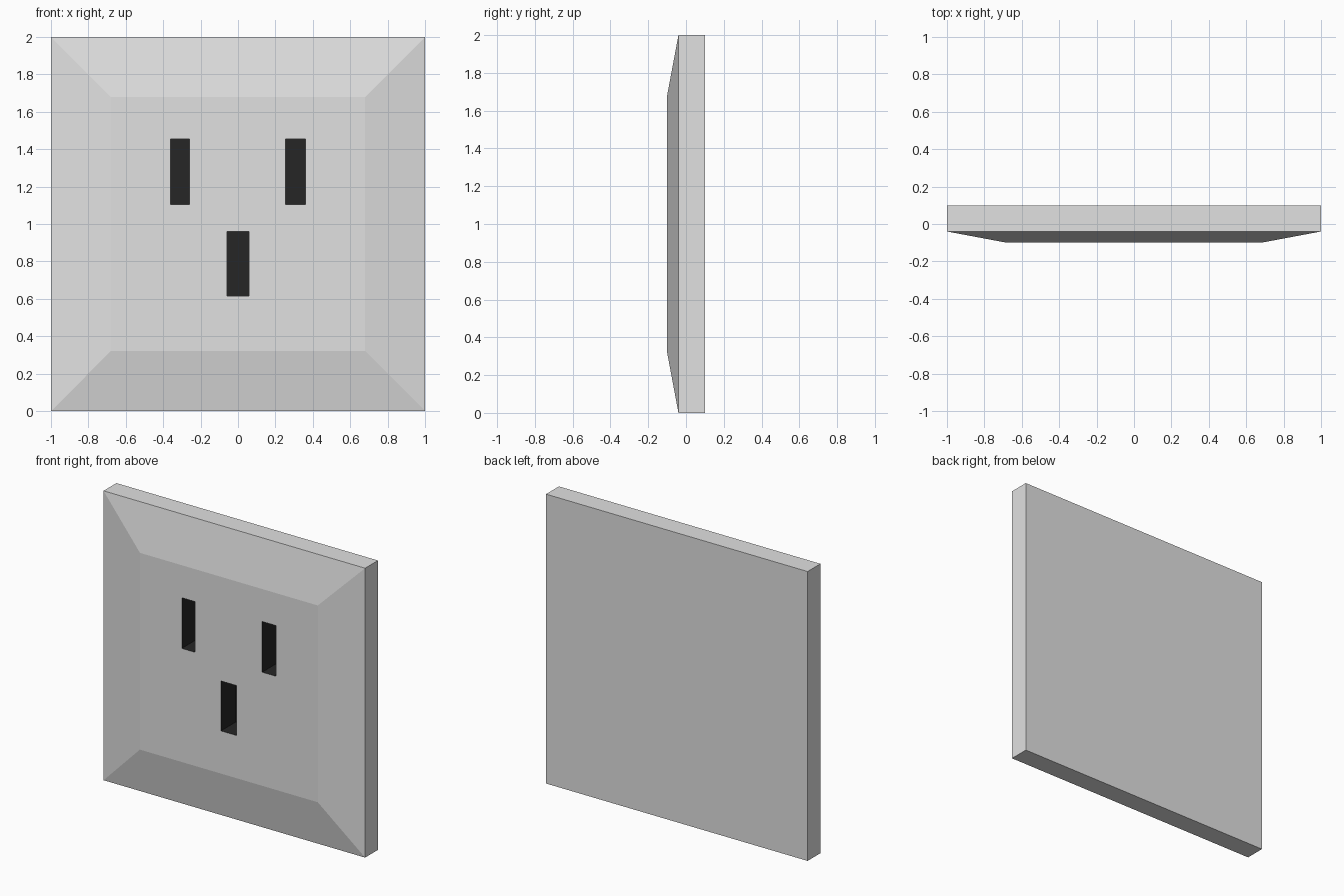
import bpy, bmesh

if "Cube" in bpy.data.objects:
    bpy.data.objects.remove(bpy.data.objects["Cube"])


def material(name, rgb):
    m = bpy.data.materials.new(name)
    m.diffuse_color = (*rgb, 1.0)
    m.use_nodes = True
    m.node_tree.nodes["Principled BSDF"].inputs["Base Color"].default_value = m.diffuse_color
    return m


def add_object(name, bm):
    bmesh.ops.recalc_face_normals(bm, faces=bm.faces)
    me = bpy.data.meshes.new(name)
    bm.to_mesh(me)
    bm.free()
    ob = bpy.data.objects.new(name, me)
    bpy.context.collection.objects.link(ob)
    return ob


def box(bm, x0, x1, y0, y1, z0, z1):
    verts = bmesh.ops.create_cube(bm, size=1)["verts"]
    for v in verts:
        v.co.x = x1 if v.co.x > 0 else x0
        v.co.y = y1 if v.co.y > 0 else y0
        v.co.z = z1 if v.co.z > 0 else z0


white = material("pale grey plastic", (0.75, 0.75, 0.75))
black = material("slot black", (0.019, 0.019, 0.019))

# Wall plate: square rings joined from back to raised front panel
bm = bmesh.new()
rings = []
for half, y in ((1, 0.1), (1, -0.04), (0.68, -0.1)):
    rings.append([bm.verts.new((sx * half, y, 1 + sz * half))
                  for sx, sz in ((-1, -1), (1, -1), (1, 1), (-1, 1))])
for a, b in zip(rings, rings[1:]):
    for i in range(4):
        j = (i + 1) % 4
        bm.faces.new((a[i], a[j], b[j], b[i]))
bm.faces.new(rings[0])
bm.faces.new(rings[-1])
plate = add_object("outlet_plate", bm)
plate.data.materials.append(white)
plate.data.materials.append(black)

# Socket slots: two upper blades and the lower ground slot
bm = bmesh.new()
for x0, x1, z0, z1 in ((-0.36, -0.26, 1.105, 1.455),
                       (0.255, 0.36, 1.105, 1.455),
                       (-0.06, 0.06, 0.615, 0.96)):
    box(bm, x0, x1, -0.2, 0.06, z0, z1)
cutter = add_object("slot_cutter", bm)
cutter.hide_render = True

mod = plate.modifiers.new("slots", "BOOLEAN")
mod.operation = "DIFFERENCE"
mod.solver = "EXACT"
mod.object = cutter
bpy.context.view_layer.objects.active = plate
plate.select_set(True)
bpy.ops.object.modifier_apply(modifier=mod.name)
bpy.data.objects.remove(cutter)

# Slot walls and floors are the faces inside the plate
for p in plate.data.polygons:
    c = p.center
    inside = abs(c.x) < 0.5 and abs(c.z - 1) < 0.5 and -0.095 < c.y < 0.09
    p.material_index = 1 if inside else 0
